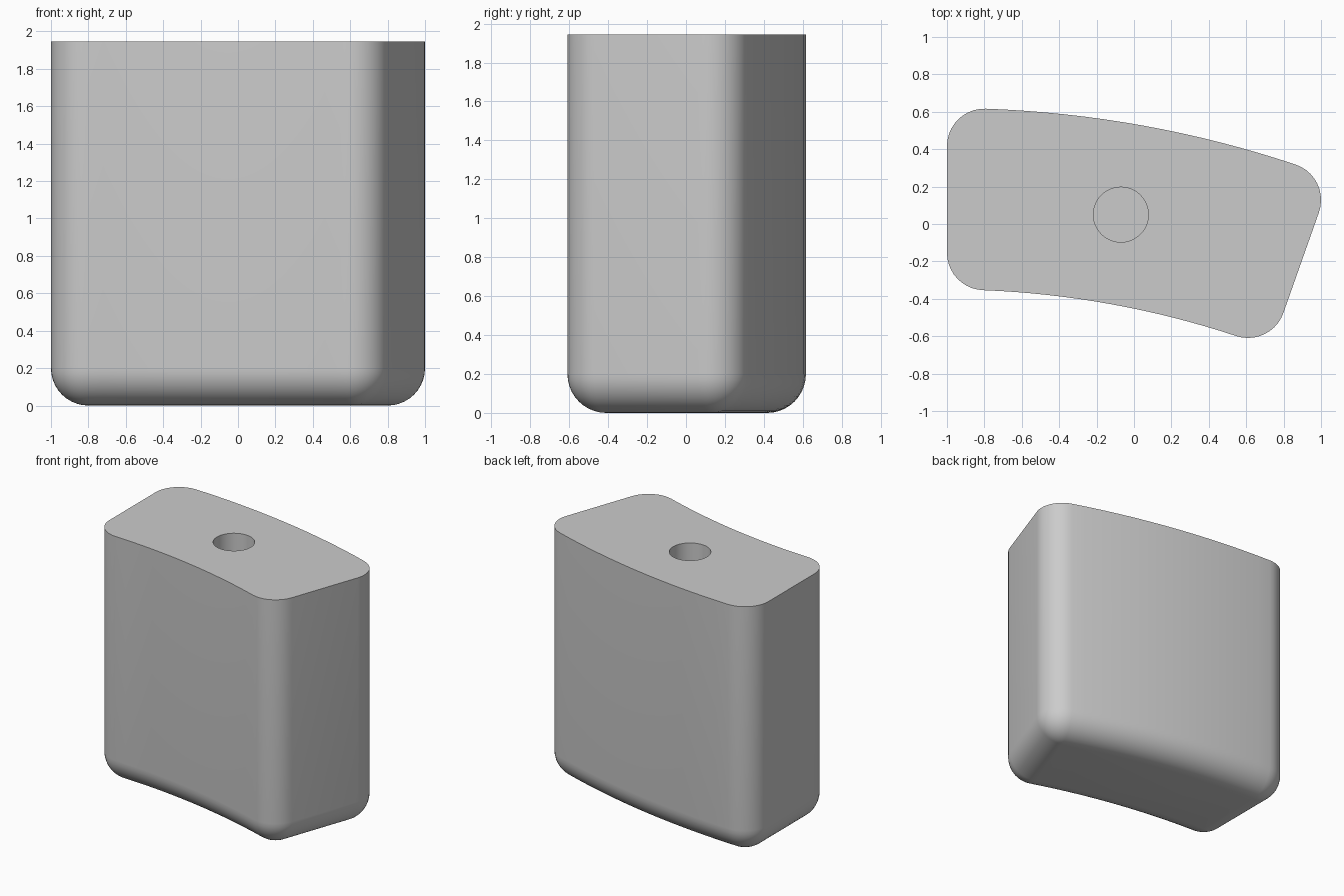
import bpy, bmesh, math
from math import sin, cos, pi

if "Cube" in bpy.data.objects:
    bpy.data.objects.remove(bpy.data.objects["Cube"])

TOP, FILLET = 1.945, 0.2
CX, CY = -1.0, -5.28            # common centre of the two curved sides
R_OUT, R_IN = 5.9, 4.93
SLANT = math.radians(19.2)      # lean of the right side
HOLE = (-0.07, 0.05, 0.147, 0.5)  # x, y, radius, depth
ARC, CORNER, ROUND = 16, 10, 10


def on_arc(radius, x):
    """Point on a circle about the common centre at the given x."""
    return (x, CY + math.sqrt(radius ** 2 - (x - CX) ** 2))


def lean(p):
    """Angle of a point about the common centre, measured from +y."""
    return math.atan2(p[0] - CX, p[1] - CY)


# centres of the four rounded corners
back_left, back_right = on_arc(R_OUT - FILLET, -0.8), on_arc(R_OUT - FILLET, 0.8)
front_left, front_right = on_arc(R_IN + FILLET, -0.8), on_arc(R_IN + FILLET, 0.61)


def outline(inset):
    """Rounded curved-sided outline, clockwise from the left side."""
    r = FILLET - inset
    pts = []

    def corner(c, a0, a1):
        for i in range(CORNER + 1):
            a = a0 + (a1 - a0) * i / CORNER
            pts.append((c[0] + r * cos(a), c[1] + r * sin(a)))

    def side(radius, a0, a1):
        for i in range(1, ARC):
            a = a0 + (a1 - a0) * i / ARC
            pts.append((CX + radius * sin(a), CY + radius * cos(a)))

    corner(back_left, pi, pi / 2 - lean(back_left))
    side(R_OUT - inset, lean(back_left), lean(back_right))
    corner(back_right, pi / 2 - lean(back_right), -SLANT)
    corner(front_right, -SLANT, -pi / 2 - lean(front_right))
    side(R_IN + inset, lean(front_right), lean(front_left))
    corner(front_left, -pi / 2 - lean(front_left), -pi)
    return pts


def bridge(bm, a, b):
    n = len(a)
    for i in range(n):
        j = (i + 1) % n
        bm.faces.new((a[i], a[j], b[j], b[i]))


bm = bmesh.new()

# walls and rounded bottom edge, as stacked outlines
levels = [(0.0, TOP)]
for i in range(ROUND + 1):
    a = pi / 2 * i / ROUND
    levels.append((FILLET * (1 - cos(a)), FILLET * (1 - sin(a))))
rings = [[bm.verts.new((x, y, z)) for x, y in outline(d)] for d, z in levels]
for upper, lower in zip(rings, rings[1:]):
    bridge(bm, upper, lower)
bm.faces.new(rings[-1])

# blind round hole
hx, hy, hr, depth = HOLE
rim, floor = [[bm.verts.new((hx + hr * cos(2 * pi * i / 48), hy + hr * sin(2 * pi * i / 48), z))
               for i in range(48)] for z in (TOP, TOP - depth)]
bridge(bm, rim, floor)
bm.faces.new(floor)

# flat top around the hole
top_edges = [e for e in bm.edges if e.is_boundary]
bmesh.ops.triangle_fill(bm, edges=top_edges, use_beauty=True, normal=(0, 0, 1))

bmesh.ops.remove_doubles(bm, verts=bm.verts[:], dist=1e-5)
bmesh.ops.recalc_face_normals(bm, faces=bm.faces[:])
mesh = bpy.data.meshes.new("curved_block")
bm.to_mesh(mesh)
bm.free()

block = bpy.data.objects.new("curved_block", mesh)
bpy.context.collection.objects.link(block)
grey = bpy.data.materials.new("light_grey")
grey.diffuse_color = (0.6, 0.6, 0.6, 1)
grey.use_nodes = True
grey.node_tree.nodes["Principled BSDF"].inputs["Base Color"].default_value = grey.diffuse_color
mesh.materials.append(grey)

bpy.context.view_layer.objects.active = block
block.select_set(True)
bpy.ops.object.shade_smooth_by_angle(angle=math.radians(30))
